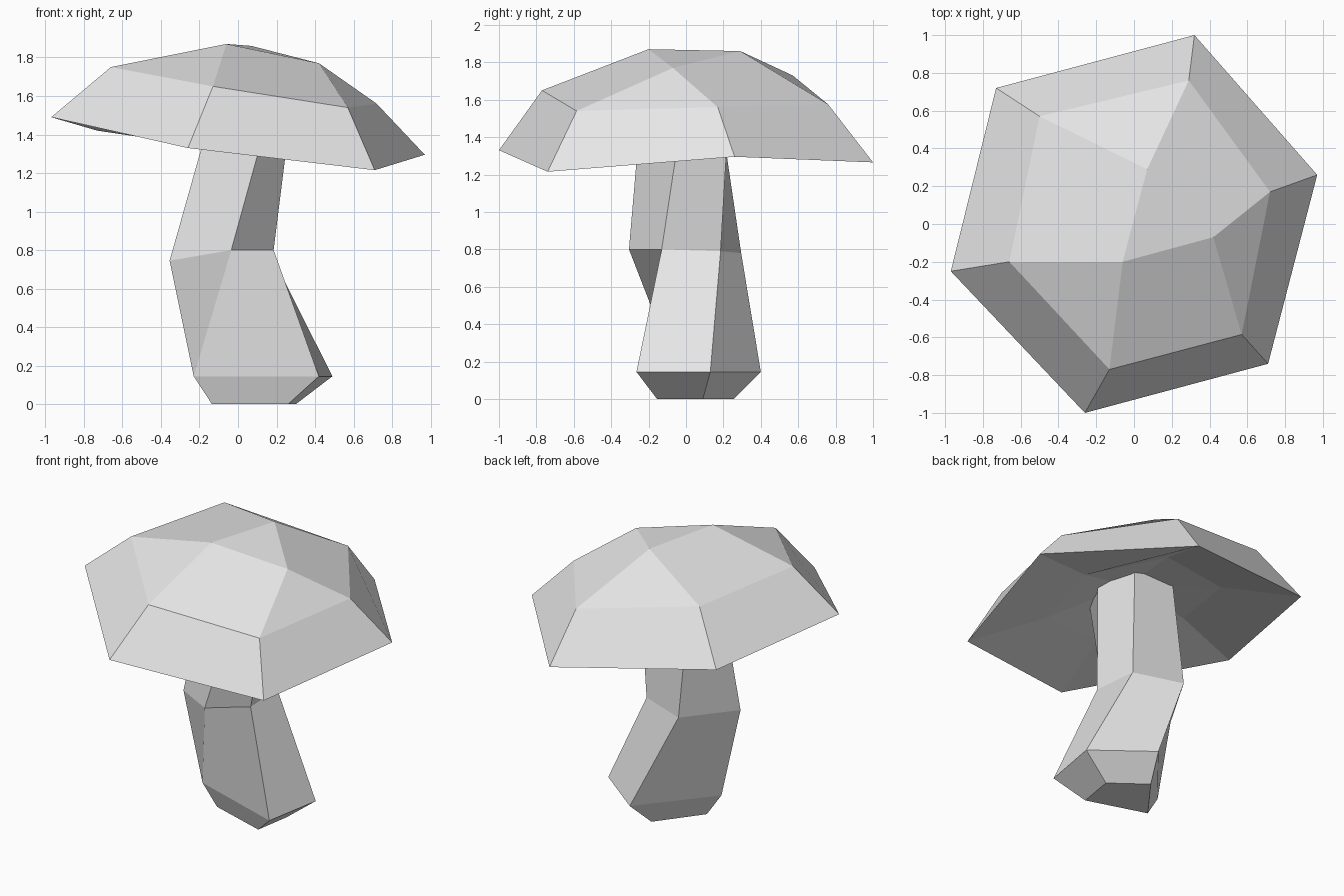
import bpy
import bmesh
from mathutils import Vector

default_cube = bpy.data.objects.get("Cube")
if default_cube:
    bpy.data.objects.remove(default_cube, do_unlink=True)

# One plain grey for the whole model
grey = bpy.data.materials.new("plain grey")
grey.use_nodes = True
grey.diffuse_color = (0.8, 0.8, 0.8, 1)
shader = next(n for n in grey.node_tree.nodes if n.type == 'BSDF_PRINCIPLED')
shader.inputs["Base Color"].default_value = (0.8, 0.8, 0.8, 1)


def add_ring(bm, points):
    """Add one closed ring of vertices."""
    return [bm.verts.new(point) for point in points]


def bridge(bm, lower, upper):
    """Join two rings of equal length with quads."""
    count = len(lower)
    for i in range(count):
        j = (i + 1) % count
        bm.faces.new((lower[i], lower[j], upper[j], upper[i]))


def finish(bm, name):
    """Weld the mesh and turn it into a flat-shaded object."""
    bmesh.ops.remove_doubles(bm, verts=bm.verts, dist=0.001)
    bmesh.ops.recalc_face_normals(bm, faces=bm.faces)
    mesh = bpy.data.meshes.new(name)
    bm.to_mesh(mesh)
    bm.free()
    mesh.materials.append(grey)
    obj = bpy.data.objects.new(name, mesh)
    bpy.context.collection.objects.link(obj)
    return obj


def build_cap():
    bm = bmesh.new()
    rim_points = [(0.32, 1, 1.265), (-0.73, 0.72, 1.42), (-0.97, -0.25, 1.49),
                  (-0.26, -1, 1.33), (0.71, -0.74, 1.215), (0.97, 0.26, 1.295)]
    rim = add_ring(bm, rim_points)
    shoulder = add_ring(bm, [
        (0.29, 0.76, 1.575), (-0.5, 0.57, 1.73), (-0.66, -0.2, 1.75),
        (-0.13, -0.77, 1.65), (0.57, -0.585, 1.54), (0.72, 0.17, 1.56)])
    bridge(bm, rim, shoulder)

    # Crown: a central triangle with quads and corner triangles around it
    crown = add_ring(bm, [(0.07, 0.29, 1.86), (-0.06, -0.2, 1.87), (0.42, -0.07, 1.77)])
    bm.faces.new(crown)
    for i in range(3):
        left, right = shoulder[2 * i], shoulder[2 * i + 1]
        following = shoulder[(2 * i + 2) % 6]
        bm.faces.new((left, right, crown[i]))
        bm.faces.new((right, following, crown[(i + 1) % 3], crown[i]))

    # Hollow underside: an inner ring rising to a shallow peak
    lift = (0.19, 0.09, 0.07, 0.11, 0.14, 0.08)
    inner = add_ring(bm, [Vector((x * 0.52, y * 0.52, z + rise))
                          for (x, y, z), rise in zip(rim_points, lift)])
    bridge(bm, inner, rim)
    peak = bm.verts.new((0.05, 0, 1.53))
    for i in range(6):
        bm.faces.new((inner[i], inner[(i + 1) % 6], peak))
    return finish(bm, "mushroom_cap")


def build_stem():
    bm = bmesh.new()
    # The first and last corners meet at one point in the two lowest rings
    foot_points = [(-0.135, -0.03), (0.26, -0.155), (0.3, 0.09), (0.08, 0.255), (-0.135, -0.03)]
    bulge_points = [(-0.23, -0.05), (0.42, -0.265), (0.49, 0.13), (0.14, 0.4), (-0.23, -0.05)]
    rings = [
        add_ring(bm, [(x, y, 0) for x, y in foot_points]),
        add_ring(bm, [(x, y, 0.145) for x, y in bulge_points]),
        # Bend in the middle
        add_ring(bm, [(-0.035, -0.305, 0.8), (0.185, -0.13, 0.8), (0.165, 0.185, 0.79),
                      (-0.15, 0.295, 0.78), (-0.355, -0.075, 0.745)]),
        # Top end, buried in the cap
        add_ring(bm, [(x, y, 1.56) for x, y in (
            (0.175, -0.24), (0.28, -0.015), (0.185, 0.23), (-0.155, 0.18), (-0.125, -0.16))]),
    ]
    for lower, upper in zip(rings, rings[1:]):
        bridge(bm, lower, upper)
    bm.faces.new(rings[0])
    bm.faces.new(rings[-1])
    return finish(bm, "mushroom_stem")


build_cap()
build_stem()
